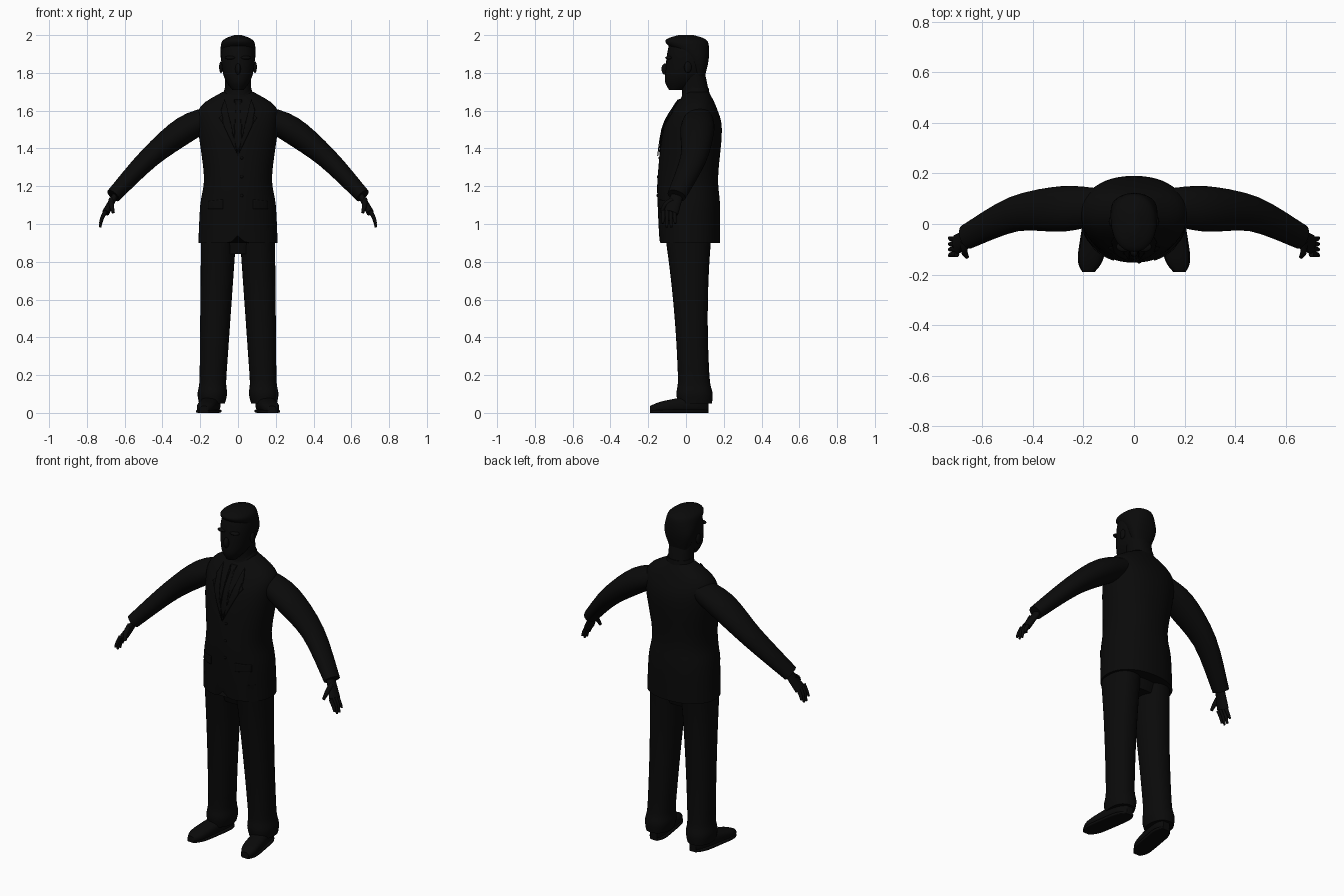
import bpy, bmesh, math
from mathutils import Vector
from mathutils.bvhtree import BVHTree

cube = bpy.data.objects.get("Cube")
if cube:
    bpy.data.objects.remove(cube)

RIGHT, BACK, UP = Vector((1, 0, 0)), Vector((0, 1, 0)), Vector((0, 0, 1))
SHADE = (.003, .003, .003, 1)
black = bpy.data.materials.new("near_black")
black.use_nodes = True
black.diffuse_color = SHADE
black.node_tree.nodes["Principled BSDF"].inputs["Base Color"].default_value = SHADE


def finish(name, bm, mirror=False, thickness=0):
    """Turn a bmesh into a smooth-shaded object with the suit material."""
    bmesh.ops.recalc_face_normals(bm, faces=bm.faces)
    mesh = bpy.data.meshes.new(name)
    bm.to_mesh(mesh)
    bm.free()
    mesh.materials.append(black)
    ob = bpy.data.objects.new(name, mesh)
    bpy.context.collection.objects.link(ob)
    if thickness:
        ob.modifiers.new("Thickness", "SOLIDIFY").thickness = thickness
    if mirror:
        ob.modifiers.new("Mirror", "MIRROR")
    bpy.ops.object.select_all(action="DESELECT")
    ob.select_set(True)
    bpy.context.view_layer.objects.active = ob
    bpy.ops.object.shade_smooth_by_angle(angle=math.radians(50))


def smooth_rings(rings, steps=4):
    """Smoothly interpolate the values between neighbouring rings."""
    rows = [Vector(ring) for ring in rings]
    result = []
    for before, start, end, after in zip(rows[:1] + rows, rows, rows[1:], rows[2:] + rows[-1:]):
        leave, arrive = (end - before) / 2, (after - start) / 2
        for step in range(steps):
            t = step / steps
            ease = t * t * (3 - 2 * t)
            result.append(start.lerp(end, ease) + leave * t * (1 - t) ** 2 - arrive * t * t * (1 - t))
    return result + rows[-1:]


def loft(rings, across=RIGHT, axis=None, sides=28, power=2.2):
    """Skin rounded sections; a ring is x, y, z, half width across, other half width."""
    bm = bmesh.new()
    rows = smooth_rings(rings)
    loops = []
    for i, row in enumerate(rows):
        behind, ahead = rows[max(i - 1, 0)], rows[min(i + 1, len(rows) - 1)]
        forward = (axis or Vector(ahead[:3]) - Vector(behind[:3])).normalized()
        u = (across - forward * forward.dot(across)).normalized()
        v = forward.cross(u)
        loop = []
        for k in range(sides):
            turn = math.tau * k / sides
            c, s = (math.copysign(abs(f) ** (2 / power), f) for f in (math.cos(turn), math.sin(turn)))
            loop.append(bm.verts.new(Vector(row[:3]) + u * c * row[3] + v * s * row[4]))
        loops.append(loop)
    for low, high in zip(loops, loops[1:]):
        for k in range(sides):
            bm.faces.new((low[k - 1], low[k], high[k], high[k - 1]))
    bm.faces.new(loops[0])
    bm.faces.new(loops[-1])
    return bm


def upright(rows, **options):
    """Vertical loft; a row is height, half width, front y, back y."""
    rings = [(0, (front + back) / 2, z, width, (back - front) / 2) for z, width, front, back in rows]
    return loft(rings, axis=UP, **options)


def limb(name, points, flatness=1, sides=12):
    """Mirrored tube along a path of x, y, z, radius."""
    rings = [(x, y, z, radius, radius * flatness) for x, y, z, radius in points]
    finish(name, loft(rings, across=BACK, sides=sides, power=2), mirror=True)


def ball(name, centre, size, mirror=False):
    bm = bmesh.new()
    bmesh.ops.create_uvsphere(bm, u_segments=16, v_segments=10, radius=1)
    bmesh.ops.scale(bm, vec=size, verts=bm.verts)
    bmesh.ops.translate(bm, vec=centre, verts=bm.verts)
    finish(name, bm, mirror)


# Jacket body, notched where the front opens at the hem
jacket = upright([(.9, .21, -.14, .18), (1.1, .2, -.15, .18), (1.25, .18, -.15, .17),
                  (1.5, .21, -.12, .19), (1.62, .2, -.06, .16), (1.7, .08, 0, .12)], sides=48)
hem = [v for v in jacket.verts if v.co.z < .91 and v.co.y < 0]
for v in hem:
    v.co.z += max(0, .04 - abs(v.co.x))
chest = BVHTree.FromBMesh(jacket)
finish("jacket", jacket)


def chest_front(x, z):
    hit = chest.ray_cast(Vector((x, -1, z)), BACK)[0]
    return hit.y if hit else 0


# Sleeves
limb("sleeve", [(.13, .07, 1.57, .07), (.28, .06, 1.5, .09), (.47, .04, 1.35, .07),
                (.66, -.05, 1.15, .05)], flatness=.8, sides=28)

# Hands: the fingers fan out from the index to the little one
limb("palm", [(.64, -.04, 1.17, .03), (.7, -.08, 1.06, .04)], flatness=.5, sides=16)
for i, label in enumerate(["index", "middle", "ring", "little"]):
    spread = i - 1.5
    y = -.09 + .02 * spread
    tip_z = .98 + .01 * spread ** 2
    limb(label + "_finger", [(.7, y, 1.07, .011), (.72, y, 1.03, .01),
                             (.73, y + .003 * spread, tip_z, .006)])
limb("thumb", [(.67, -.07, 1.13, .015), (.67, -.11, 1.1, .013), (.66, -.13, 1.06, .008)])

# Trousers: hips inside the jacket, legs that taper down and bunch at the ankle
finish("trouser_hips", upright([(.84, .12, -.07, .1), (1, .19, -.11, .14)]))
leg = []
for i in range(20):
    z = .05 * (i + 1)
    bunch = .01 * math.exp(-((z - .1) / .04) ** 2)
    front = -.04 - .08 * z * z - bunch
    back = .115 + .1 * (z - .5) ** 2 + bunch
    leg.append((.14 - .04 * z, (front + back) / 2, z, .065 + .03 * z + bunch, (back - front) / 2))
finish("trouser_leg", loft(leg, axis=UP), mirror=True)


# Shoes: rounded at heel and toe, lower and turned out towards the toe
def shoe(name, margin, heel, toe, power):
    rings = []
    for i in range(15):
        t = i / 14
        rounding = max(.2, 1 - abs(2 * t - 1) ** 5) ** .5
        height = (heel + (toe - heel) * t) * (rounding + 1) / 2
        rings.append((.13 + .05 * t, .12 - .31 * t, height, (.05 + margin) * rounding, height))
    finish(name, loft(rings, axis=-BACK, power=power), mirror=True)


shoe("shoe", 0, .055, .025, 2.5)
shoe("shoe_sole", .004, .01, .008, 5)

# Neck and shirt collar
finish("neck", upright([(1.64, .09, -.03, .12), (1.7, .07, -.02, .12), (1.8, .07, -.03, .1)]))
finish("shirt_collar", upright([(1.65, .09, -.03, .13), (1.72, .07, -.01, .12)]))

# Head with face, ears and swept hair
finish("head", upright([(1.71, .03, -.09, -.02), (1.75, .06, -.11, .06), (1.8, .08, -.11, .1),
                        (1.9, .09, -.1, .12), (1.97, .07, -.08, .1), (1.99, .03, -.04, .06)]))
finish("hair", upright([(1.78, .06, .03, .1), (1.87, .09, 0, .12), (1.95, .09, -.1, .12),
                        (1.98, .07, -.1, .1), (2, .02, -.04, .04)]))
ball("nose", (0, -.11, 1.82), (.015, .02, .03))
ball("brow", (.04, -.09, 1.88), (.03, .02, .01), mirror=True)
ball("lips", (0, -.1, 1.77), (.03, .01, .01))
ball("ear", (.09, .01, 1.83), (.01, .02, .03), mirror=True)


# Thin mirrored cloth pieces laid over the chest
def cloth(name, outline, lift):
    bm = bmesh.new()
    bm.faces.new([bm.verts.new((x, 0, z)) for x, z in outline])
    bmesh.ops.triangulate(bm, faces=bm.faces)
    bmesh.ops.subdivide_edges(bm, edges=bm.edges, cuts=7, use_grid_fill=True)
    for v in bm.verts:
        v.co.y = chest_front(v.co.x, v.co.z) - lift
    finish(name, bm, mirror=True, thickness=.005)


cloth("lapel", [(0, 1.36), (.08, 1.53), (.1, 1.56), (.08, 1.58), (.09, 1.6), (.07, 1.66), (.05, 1.58)], .007)
cloth("tie", [(0, 1.38), (.02, 1.42), (.01, 1.63), (.02, 1.66), (0, 1.66)], .005)
cloth("pocket_flap", [(.08, 1.08), (.16, 1.08), (.16, 1.12), (.08, 1.13)], .005)
for z in (1.15, 1.25, 1.35):
    ball("jacket_button", (.02, chest_front(.02, z), z), (.008, .005, .008))
